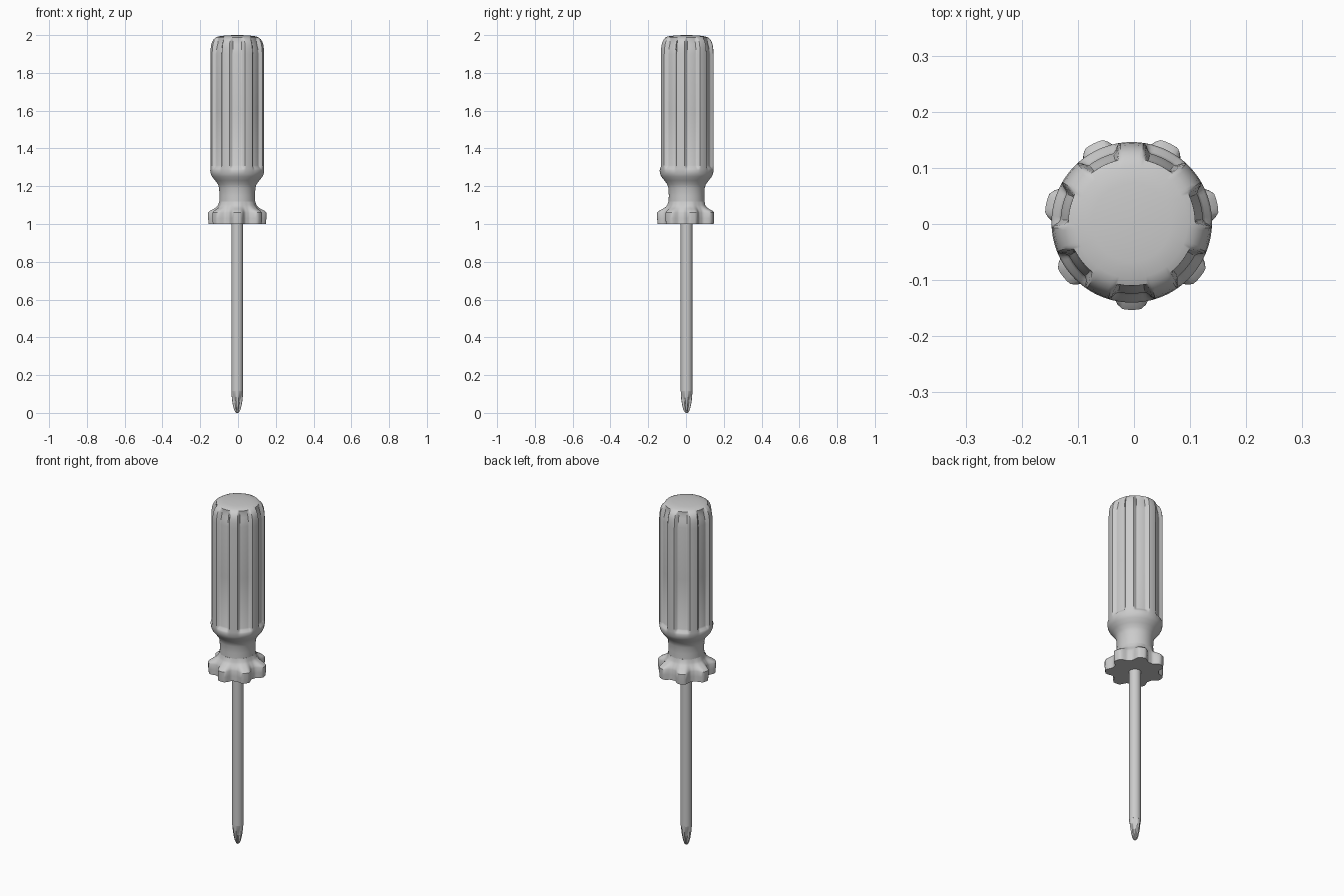
import bpy, bmesh, math

cube = bpy.data.objects.get("Cube")
if cube:
    bpy.data.objects.remove(cube, do_unlink=True)

grey = bpy.data.materials.new("light grey")
grey.use_nodes = True
COLOUR = (0.6, 0.6, 0.6, 1)
grey.diffuse_color = COLOUR
grey.node_tree.nodes["Principled BSDF"].inputs["Base Color"].default_value = COLOUR

CENTRE = (-0.004, 0.003)
LOBES = 7


def smoothstep(a, b, x):
    t = min(max((x - a) / (b - a), 0), 1)
    return t * t * (3 - 2 * t)


def loft(name, rings, radius, count, angle=35):
    """Stack closed rings whose radius depends on ring data and angle."""
    bm = bmesh.new()
    loops = []
    for ring in rings:
        loop = []
        for i in range(count):
            a = 2 * math.pi * i / count - math.pi / 2
            r = radius(ring, a)
            loop.append(bm.verts.new((CENTRE[0] + r * math.cos(a),
                                      CENTRE[1] + r * math.sin(a), ring[0])))
        loops.append(loop)
    for low, high in zip(loops, loops[1:]):
        for i in range(count):
            j = (i + 1) % count
            bm.faces.new((low[i], low[j], high[j], high[i]))
    bm.faces.new(loops[0][::-1])
    bm.faces.new(loops[-1])
    mesh = bpy.data.meshes.new(name)
    bm.to_mesh(mesh)
    bm.free()
    mesh.materials.append(grey)
    obj = bpy.data.objects.new(name, mesh)
    bpy.context.collection.objects.link(obj)
    bpy.ops.object.select_all(action='DESELECT')
    bpy.context.view_layer.objects.active = obj
    obj.select_set(True)
    bpy.ops.object.shade_smooth_by_angle(angle=math.radians(angle))
    return obj


def off_lobe(a):
    """Angle in degrees to the nearest lobe direction, the first at the front."""
    step = 360 / LOBES
    d = (math.degrees(a) + 90) % step
    return min(d, step - d)


# Grip with seven long grooves and a domed end
def grip_radius(ring, a):
    z, r = ring
    floor = 0.127 - 0.014 * smoothstep(1.9, 1.98, z)
    cut = (1 - smoothstep(11, 17, off_lobe(a))) * smoothstep(1.285, 1.31, z)
    return r - cut * max(r - floor, 0)


grip = [(1.1, 0.096), (1.15, 0.094), (1.19, 0.096), (1.21, 0.102),
        (1.23, 0.117), (1.25, 0.133), (1.265, 0.14), (1.285, 0.143),
        (1.293, 0.143), (1.302, 0.143), (1.31, 0.143), (1.6, 0.143),
        (1.9, 0.143), (1.93, 0.141), (1.95, 0.138), (1.965, 0.133),
        (1.978, 0.125), (1.987, 0.114), (1.993, 0.1), (1.997, 0.07),
        (1.999, 0.04), (2.0, 0.01)]
loft("grip", grip, grip_radius, LOBES * 24)


# Guard collar with seven lobes, fading into the round neck
def guard_radius(ring, a):
    z, valley, tip = ring
    return tip + (valley - tip) * smoothstep(5, 21, off_lobe(a))


guard = [(1.0, 0.122, 0.153), (1.03, 0.122, 0.156), (1.06, 0.121, 0.156),
         (1.07, 0.117, 0.145), (1.08, 0.111, 0.126), (1.09, 0.104, 0.111),
         (1.1, 0.099, 0.102), (1.12, 0.095, 0.096)]
loft("guard", guard, guard_radius, LOBES * 16)

# Round shaft
shaft = [(0.115, 0.031), (1.01, 0.031)]
loft("shaft", shaft, lambda ring, a: ring[1], 32)


# Cross-shaped tip with four fins
def tip_radius(ring, a):
    z, r = ring
    d = abs((math.degrees(a) + 45) % 90 - 45)
    cut = smoothstep(12, 32, d) * (1 - smoothstep(0.05, 0.115, z))
    return r * (1 - 0.5 * cut)


tip = [(0.0, 0.006), (0.006, 0.012), (0.02, 0.018), (0.045, 0.024),
       (0.07, 0.028), (0.095, 0.03), (0.118, 0.031)]
loft("cross_tip", tip, tip_radius, 48)
